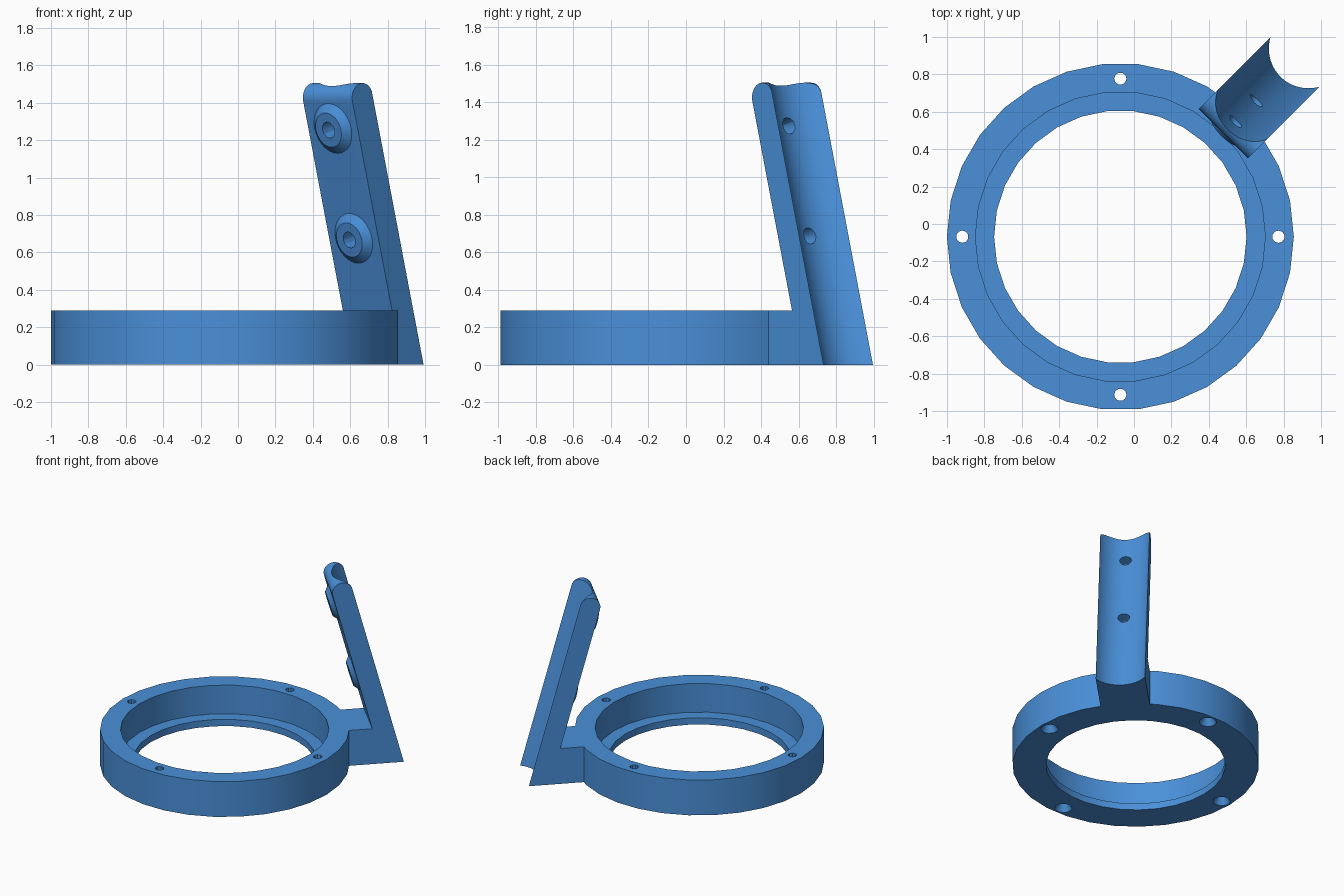
import bpy, bmesh, math
from mathutils import Matrix

if "Cube" in bpy.data.objects:
    bpy.data.objects.remove(bpy.data.objects["Cube"])

blue = bpy.data.materials.new("blue plastic")
blue.diffuse_color = (0.0685, 0.279, 0.694, 1)
blue.use_nodes = True
blue.node_tree.nodes["Principled BSDF"].inputs["Base Color"].default_value = blue.diffuse_color

CENTRE = Matrix.Translation((-0.073, -0.068, 0))       # middle of the ring
OUTWARD = CENTRE @ Matrix.Rotation(math.radians(45), 4, 'Z')
LEAN = math.radians(15)
FOOT, THICK, HALF_W, HEIGHT = 1.322, 0.157, 0.186, 0.29
# arm frame: x = out through the arm, z = up along the leaning arm
ARM = OUTWARD @ Matrix.Translation((FOOT, 0, 0)) @ Matrix.Rotation(-LEAN, 4, 'Y')


def finish(name, bm):
    bmesh.ops.recalc_face_normals(bm, faces=bm.faces)
    me = bpy.data.meshes.new(name)
    bm.to_mesh(me)
    bm.free()
    me.materials.append(blue)
    ob = bpy.data.objects.new(name, me)
    bpy.context.collection.objects.link(ob)
    return ob


def cone(name, r1, r2, depth, n, matrix):
    """Cone or cylinder rising from its base along the matrix z axis."""
    bm = bmesh.new()
    bmesh.ops.create_cone(bm, cap_ends=True, segments=n, radius1=r1, radius2=r2,
                          depth=depth, matrix=matrix @ Matrix.Translation((0, 0, depth / 2)))
    return finish(name, bm)


def boolean(target, tool, operation):
    mod = target.modifiers.new(operation, 'BOOLEAN')
    mod.operation, mod.solver, mod.object = operation, 'EXACT', tool
    bpy.context.view_layer.objects.active = target
    bpy.ops.object.modifier_apply(modifier=mod.name)
    bpy.data.objects.remove(tool, do_unlink=True)


# Ring with a stepped lip at the bottom
bm = bmesh.new()
profile = [(0.675, 0), (0.9275, 0), (0.9275, HEIGHT), (0.775, HEIGHT), (0.775, 0.055), (0.675, 0.055)]
N = 30
loops = []
for i in range(N):
    a = 2 * math.pi * i / N
    loops.append([bm.verts.new((r * math.cos(a), r * math.sin(a), z)) for r, z in profile])
for i in range(N):
    p, q = loops[i], loops[(i + 1) % N]
    for j in range(len(profile)):
        k = (j + 1) % len(profile)
        bm.faces.new((p[j], q[j], q[k], p[k]))
bm.transform(CENTRE)
body = finish("ring_bracket", bm)

# Leaning arm with rounded top and the block joining it to the ring
s, c = math.sin(LEAN), math.cos(LEAN)
r, t = THICK / 2, 1.498
mu, mz = FOOT - r * c - t * s, -r * s + t * c
outline = [(0.86, 0), (FOOT, 0)]
for i in range(17):
    a = LEAN + math.pi * i / 16
    outline.append((mu + r * math.cos(a), mz + r * math.sin(a)))
outline += [(FOOT - THICK / c - HEIGHT * s / c, HEIGHT), (0.86, HEIGHT)]
bm = bmesh.new()
face = bm.faces.new([bm.verts.new((u, -HALF_W, z)) for u, z in outline])
out = bmesh.ops.extrude_face_region(bm, geom=[face])
bmesh.ops.translate(bm, vec=(0, 2 * HALF_W, 0),
                    verts=[v for v in out["geom"] if isinstance(v, bmesh.types.BMVert)])
bm.transform(OUTWARD)
arm = finish("arm", bm)

# Tapered screw bosses on the inner face
INWARD = Matrix.Rotation(math.radians(-90), 4, 'Y')
BOSSES = (0.741, 1.349)
for h in BOSSES:
    m = ARM @ Matrix.Translation((-THICK + 0.005, 0, h)) @ INWARD
    boolean(arm, cone("boss", 0.144, 0.095, 0.04, 32, m), 'UNION')

# Round channel down the outer face
boolean(arm, cone("channel", 0.216, 0.216, 3, 96,
                  ARM @ Matrix.Translation((0.108, 0, -0.7))), 'DIFFERENCE')

# Screw holes through the bosses
for h in BOSSES:
    m = ARM @ Matrix.Translation((0.1, 0, h)) @ INWARD
    boolean(arm, cone("arm_hole", 0.045, 0.045, 0.5, 12, m), 'DIFFERENCE')

boolean(body, arm, 'UNION')

# Four ring holes, countersunk underneath
for i in range(4):
    m = CENTRE @ Matrix.Rotation(i * math.pi / 2, 4, 'Z') @ Matrix.Translation((0.845, 0, -0.01))
    boolean(body, cone("ring_hole", 0.033, 0.033, 0.4, 10, m), 'DIFFERENCE')
    boolean(body, cone("countersink", 0.071, 0.03, 0.07, 20, m), 'DIFFERENCE')

# Smooth curved walls, sharp edges
bpy.ops.object.select_all(action='DESELECT')
body.select_set(True)
bpy.context.view_layer.objects.active = body
bpy.ops.object.shade_smooth_by_angle(angle=math.radians(30))
